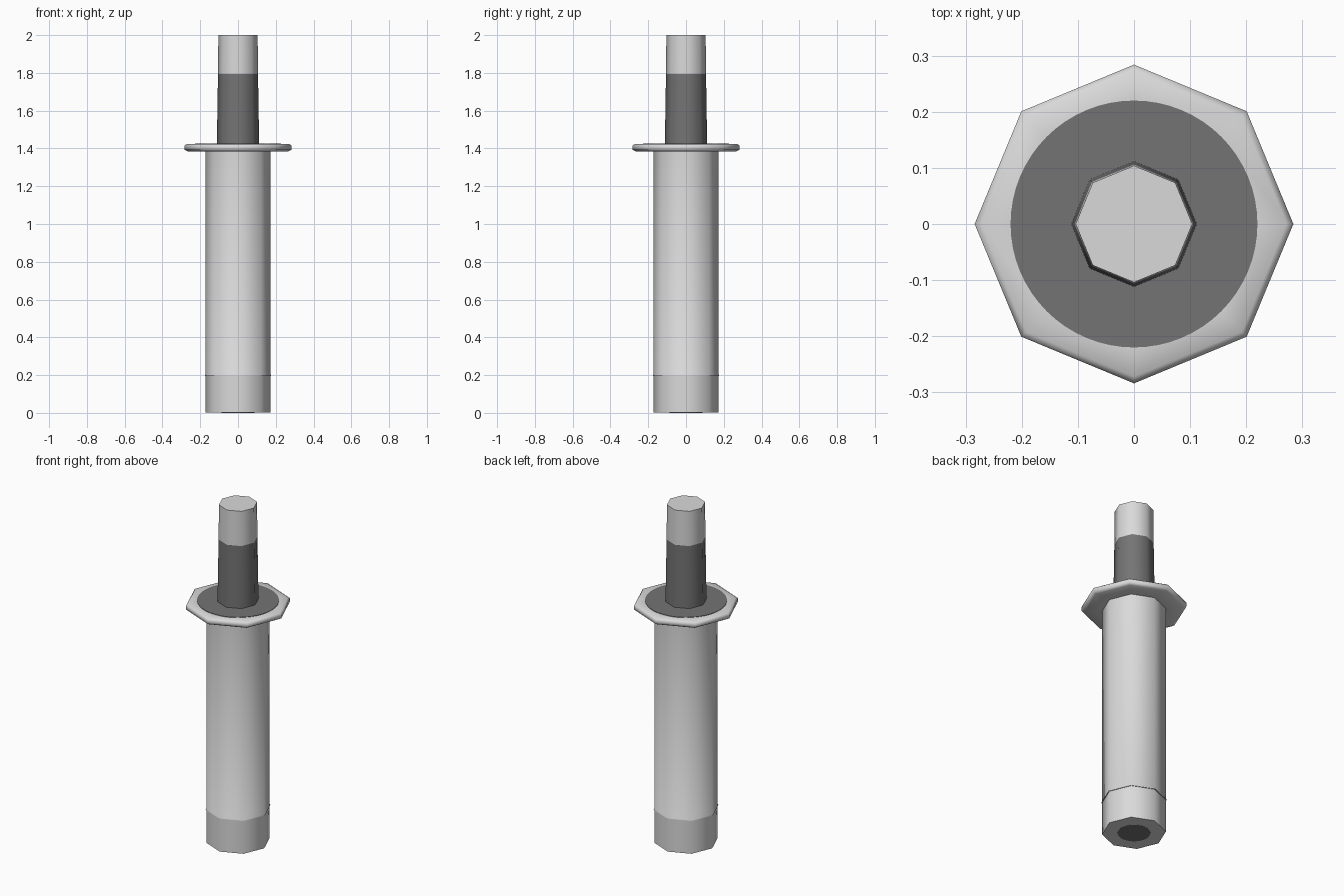
import bpy, bmesh, math

if "Cube" in bpy.data.objects:
    bpy.data.objects.remove(bpy.data.objects["Cube"])


def material(name, v):
    m = bpy.data.materials.new(name)
    m.diffuse_color = (v, v, v, 1)
    m.use_nodes = True
    m.node_tree.nodes["Principled BSDF"].inputs["Base Color"].default_value = m.diffuse_color
    return m


LIGHT = material("light grey", 0.7)
DARK = material("dark grey", 0.175)


def lathe(name, profile, mats, sides=8, rule=None):
    """Revolve (radius, z) points, listed bottom to top, and close both ends."""
    bm = bmesh.new()
    rings = []
    for r, z in profile:
        rings.append([bm.verts.new((r * math.cos(2 * math.pi * k / sides),
                                    r * math.sin(2 * math.pi * k / sides), z))
                      for k in range(sides)])
    for a, b in zip(rings, rings[1:]):
        for k in range(sides):
            n = (k + 1) % sides
            bm.faces.new((a[k], a[n], b[n], b[k]))
    bm.faces.new(rings[0][::-1])
    bm.faces.new(rings[-1])
    for f in bm.faces:
        if rule:
            f.material_index = rule(f.calc_center_median())
    me = bpy.data.meshes.new(name)
    bm.to_mesh(me)
    bm.free()
    for m in mats:
        me.materials.append(m)
    ob = bpy.data.objects.new(name, me)
    bpy.context.collection.objects.link(ob)
    bpy.ops.object.select_all(action='DESELECT')
    ob.select_set(True)
    bpy.context.view_layer.objects.active = ob
    bpy.ops.object.shade_smooth_by_angle(angle=math.radians(60))
    return ob


# End cap at the foot, with its dark centre spot
lathe("end_cap", [(0.172, 0.001), (0.172, 0.2)], [LIGHT])
lathe("end_spot", [(0.088, 0.0), (0.088, 0.002)], [DARK], sides=40)

# Main sleeve, with a fine lip where it meets the cap
lathe("sleeve", [(0.176, 0.196), (0.176, 0.2), (0.172, 0.206), (0.172, 1.39)], [LIGHT])

# Collar with softened rim and dark round inlay
lathe("collar", [(0.18, 1.385), (0.268, 1.385), (0.283, 1.393),
                 (0.284, 1.415), (0.272, 1.423), (0.225, 1.425)], [LIGHT])
lathe("collar_inlay", [(0.22, 1.423), (0.22, 1.427)], [DARK], sides=64)

# Tapered upper shaft: dark below, light tip above
lathe("shaft", [(0.112, 1.42), (0.106, 1.795), (0.104, 2.0)], [DARK, LIGHT],
      rule=lambda c: 1 if c.z > 1.8 else 0)
